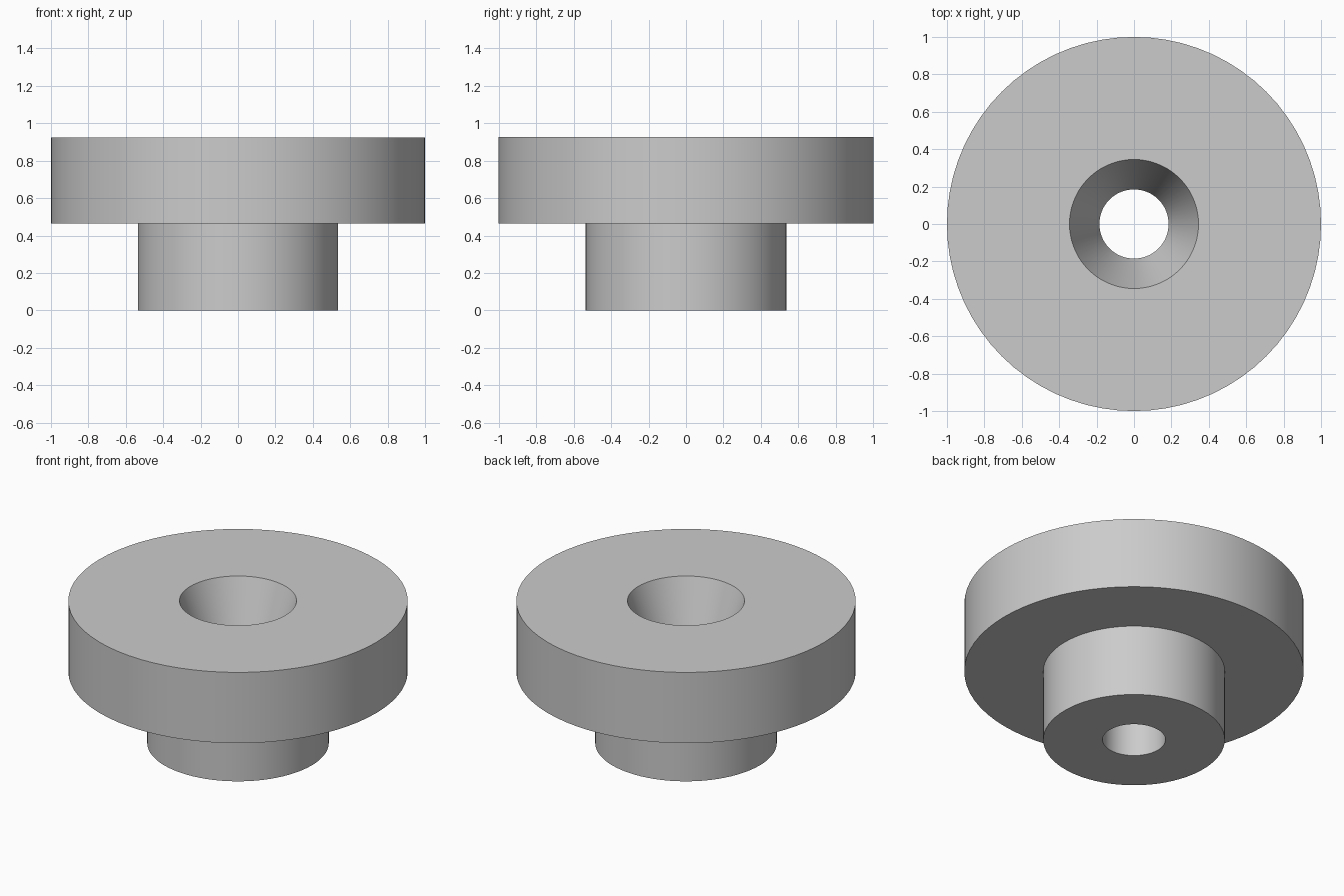
import bpy
import bmesh
import math

cube = bpy.data.objects.get("Cube")
if cube:
    bpy.data.objects.remove(cube, do_unlink=True)

SEGMENTS = 72

grey = bpy.data.materials.new("plain grey")
grey.use_nodes = True
colour = (0.6, 0.6, 0.6, 1.0)
grey.diffuse_color = colour
grey.node_tree.nodes["Principled BSDF"].inputs["Base Color"].default_value = colour

# Closed cross-section (radius, height): hub, flange, tapered mouth, bore
profile = [
    (0.185, 0.0), (0.535, 0.0), (0.535, 0.465), (1.0, 0.465),
    (1.0, 0.925), (0.345, 0.925), (0.185, 0.465),
]


def lathe(name, points, material):
    """Revolve a closed profile around z."""
    bm = bmesh.new()
    rings = []
    for i in range(SEGMENTS):
        a = math.tau * i / SEGMENTS
        rings.append([bm.verts.new((r * math.cos(a), r * math.sin(a), z))
                      for r, z in points])
    for i, ring in enumerate(rings):
        following = rings[(i + 1) % SEGMENTS]
        for j in range(len(points)):
            k = (j + 1) % len(points)
            bm.faces.new((ring[j], following[j], following[k], ring[k]))
    bmesh.ops.recalc_face_normals(bm, faces=bm.faces)
    mesh = bpy.data.meshes.new(name)
    bm.to_mesh(mesh)
    bm.free()
    mesh.materials.append(material)
    obj = bpy.data.objects.new(name, mesh)
    bpy.context.collection.objects.link(obj)
    return obj


# Flanged bushing with a countersunk through hole
bushing = lathe("flanged_bushing", profile, grey)
bpy.ops.object.select_all(action='DESELECT')
bushing.select_set(True)
bpy.context.view_layer.objects.active = bushing
# The bore meets the taper at a shallow angle, so keep that edge sharp
bpy.ops.object.shade_smooth_by_angle(angle=math.radians(15))
